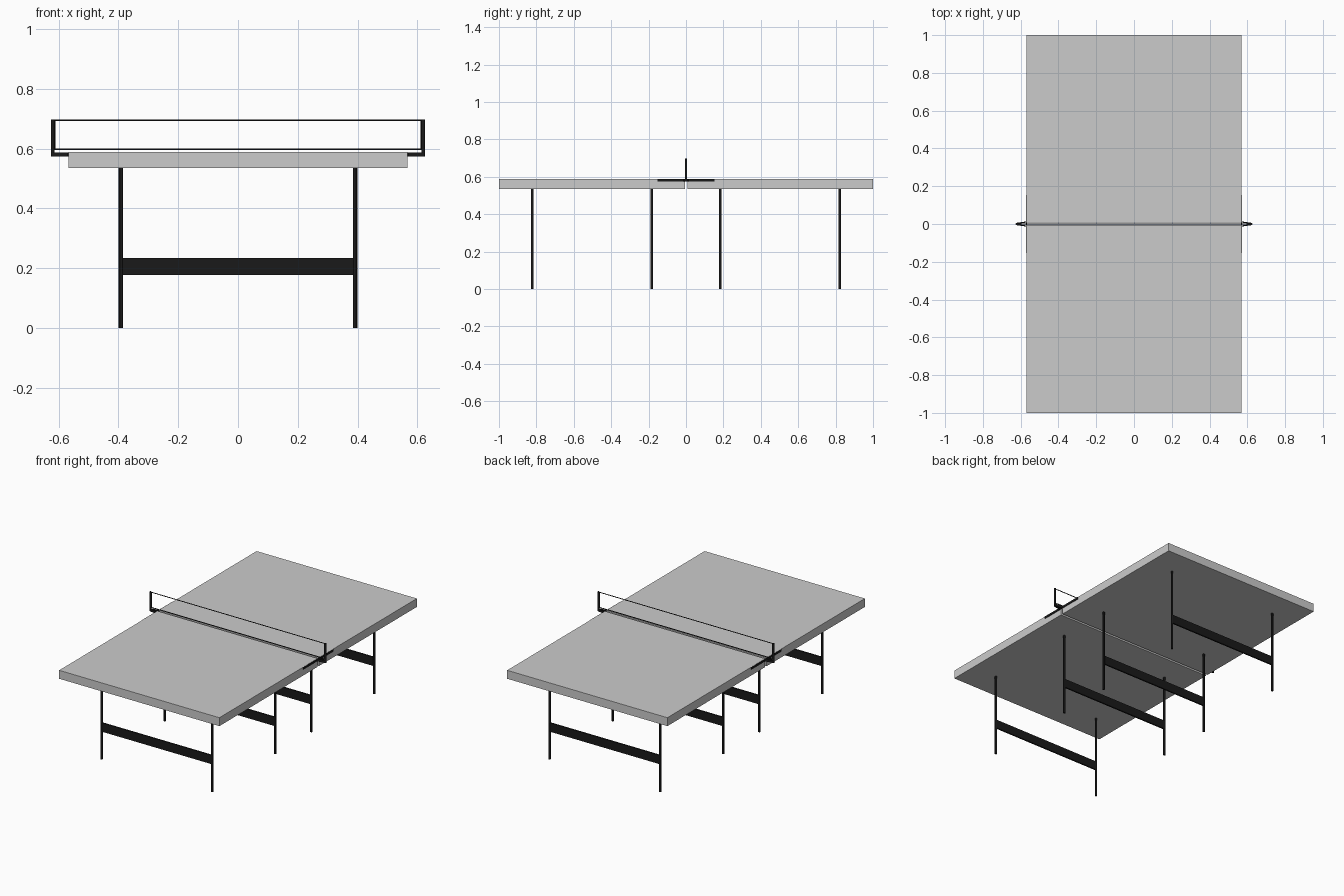
import bpy, math
from mathutils import Vector

if "Cube" in bpy.data.objects:
    bpy.data.objects.remove(bpy.data.objects["Cube"])

black = bpy.data.materials.new("black_metal")
black.diffuse_color = (0.01, 0.01, 0.01, 1)
black.use_nodes = True
black.node_tree.nodes["Principled BSDF"].inputs["Base Color"].default_value = black.diffuse_color


def box(name, x0, x1, y0, y1, z0, z1, mat=black):
    v = [(x, y, z) for x in (x0, x1) for y in (y0, y1) for z in (z0, z1)]
    f = [(0, 1, 3, 2), (4, 6, 7, 5), (0, 4, 5, 1), (2, 3, 7, 6), (0, 2, 6, 4), (1, 5, 7, 3)]
    me = bpy.data.meshes.new(name)
    me.from_pydata(v, [], f)
    if mat:
        me.materials.append(mat)
    ob = bpy.data.objects.new(name, me)
    bpy.context.collection.objects.link(ob)
    return ob


def rod(name, a, b, r, sides=12):
    a, b = Vector(a), Vector(b)
    bpy.ops.mesh.primitive_cylinder_add(vertices=sides, radius=r, depth=(b - a).length, location=(a + b) / 2)
    ob = bpy.context.object
    ob.name = name
    ob.rotation_euler = (b - a).to_track_quat('Z', 'Y').to_euler()
    ob.data.materials.append(black)
    bpy.ops.object.shade_smooth_by_angle()
    return ob


# two table halves with a narrow gap for the net
box("front_tabletop", -0.568, 0.568, -1, -0.005, 0.535, 0.589, None)
box("back_tabletop", -0.568, 0.568, 0.009, 1, 0.535, 0.589, None)

# four leg frames: two posts and a flat crossbar each
for i, y in enumerate((-0.822, -0.183, 0.183, 0.822)):
    for side, s in (("left", -1), ("right", 1)):
        rod(f"{side}_leg_{i}", (s * 0.392, y, 0), (s * 0.392, y, 0.54), 0.0075)
    box(f"crossbar_{i}", -0.39, 0.39, y - 0.005, y + 0.005, 0.178, 0.234)

# net hardware on each side
for side, s in (("left", -1), ("right", 1)):
    x0, x1 = sorted((s * 0.567, s * 0.571))
    box(f"{side}_clamp_plate", x0, x1, -0.153, 0.153, 0.574, 0.588)
    rod(f"{side}_net_post", (s * 0.62, 0, 0.574), (s * 0.62, 0, 0.697), 0.0065)
    # splayed arms from the post to the table
    for t in (-1, 1):
        arm = box(f"{side}_net_arm", 0, 0.062, -0.003, 0.003, 0.574, 0.588)
        arm.location = (s * 0.622, t * 0.003, 0)
        arm.rotation_euler.z = math.atan2(t * 0.009, -s * 0.06)

# net cords
for name, z in (("top_net_cord", 0.695), ("bottom_net_cord", 0.598)):
    rod(name, (-0.62, 0, z), (0.62, 0, z), 0.0025, 8)
for s in (-1, 1):
    rod("net_side_cord", (s * 0.612, 0, 0.598), (s * 0.612, 0, 0.695), 0.0015, 8)
